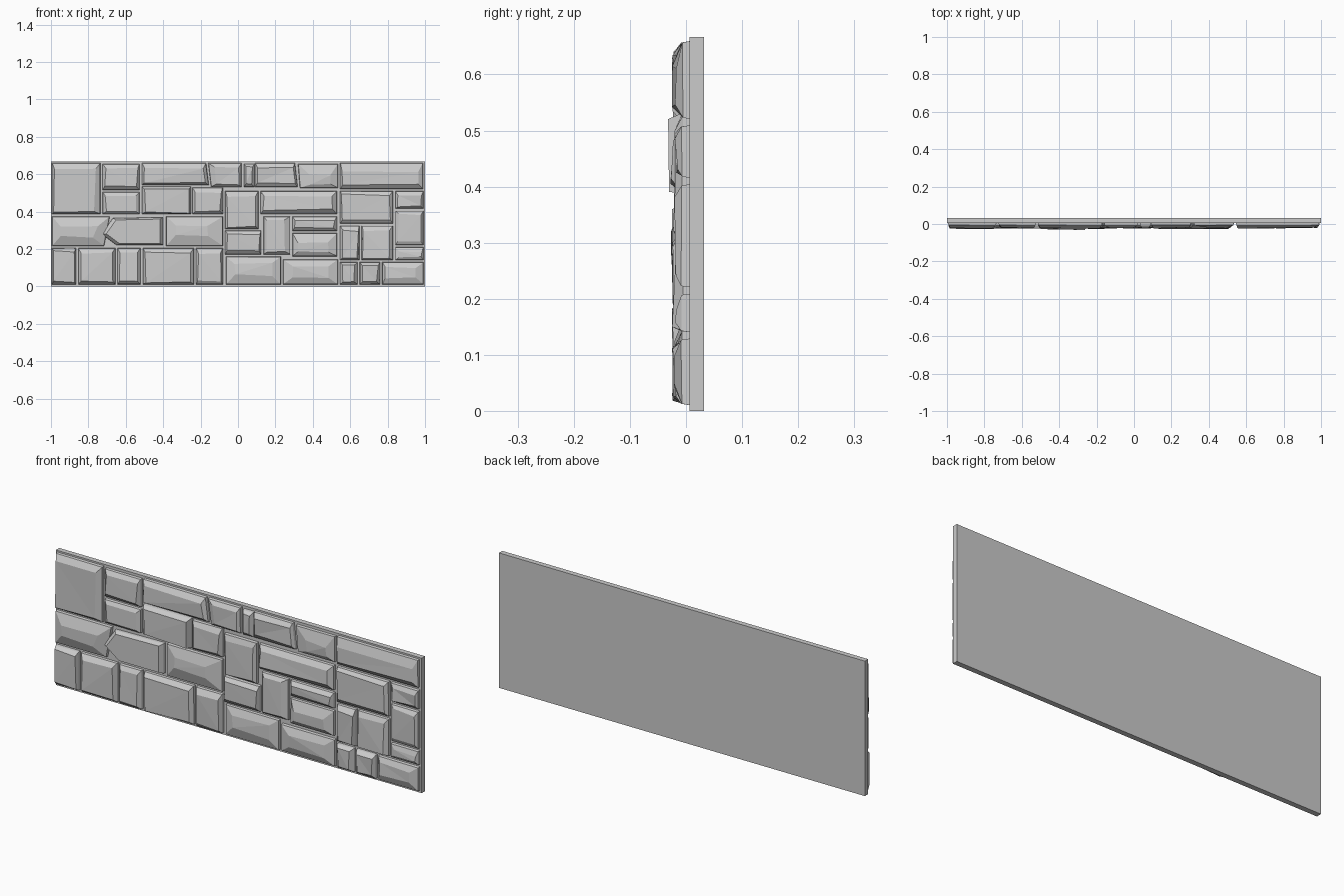
import bpy, bmesh, random
from mathutils import Vector

random.seed(4)
cube = bpy.data.objects.get("Cube")
if cube:
    bpy.data.objects.remove(cube, do_unlink=True)

BACK, WALL, RIM = 0.032, 0.006, -0.007     # depths along y
HEIGHT = 0.667
GAP = 0.005                                # half of a mortar joint

stone_grey = bpy.data.materials.new("stone grey")
stone_grey.use_nodes = True
colour = (0.6, 0.6, 0.6, 1)
stone_grey.diffuse_color = colour
stone_grey.node_tree.nodes["Principled BSDF"].inputs["Base Color"].default_value = colour


def finish(name, bm):
    bmesh.ops.recalc_face_normals(bm, faces=bm.faces)
    mesh = bpy.data.meshes.new(name)
    bm.to_mesh(mesh)
    bm.free()
    mesh.materials.append(stone_grey)
    obj = bpy.data.objects.new(name, mesh)
    bpy.context.collection.objects.link(obj)
    return obj


def loft(name, rings):
    """Join rings of points from the wall outwards and cap the last one."""
    bm = bmesh.new()
    loops = [[bm.verts.new(p) for p in ring] for ring in rings]
    for a, b in zip(loops, loops[1:]):
        for i in range(len(a)):
            j = (i + 1) % len(a)
            bm.faces.new((a[i], a[j], b[j], b[i]))
    cap = bm.faces.new(loops[-1])
    bm.faces.new(loops[0][::-1])
    bmesh.ops.triangulate(bm, faces=[cap])
    return finish(name, bm)


def wobble(amount):
    return random.uniform(-amount, amount)


def stone(name, x0, x1, z0, z1, bevel=None, front=-0.021, lean=(0, 0)):
    """Chiselled block; bevel is left, right, bottom, top; lean shifts the top corners."""
    l, r, b, t = bevel or [random.uniform(0.01, 0.02) for _ in range(3)] + [random.uniform(0.016, 0.03)]
    x0, x1, z0, z1 = x0 + GAP, x1 - GAP, z0 + GAP, z1 - GAP
    base = [(x0, z0), (x1, z0), (x1 + lean[1], z1), (x0 + lean[0], z1)]
    inner = [(x0 + l, z0 + b), (x1 - r, z0 + b),
             (x1 - r + lean[1], z1 - t), (x0 + l + lean[0], z1 - t)]
    shrink = 0.003
    c = Vector(((x0 + x1) / 2, (z0 + z1) / 2))
    rim = [(x - shrink * (1 if x > c.x else -1), z - shrink * (1 if z > c.y else -1)) for x, z in base]
    top = [(x + wobble(0.005), front + wobble(0.004), z + wobble(0.005)) for x, z in inner]
    return loft(name, [[(x, WALL + GAP, z) for x, z in base],
                       [(x, RIM + wobble(0.002), z) for x, z in rim], top])


def course(name, z0, z1, edges, **options):
    """Row of stones between neighbouring edges."""
    for i, (a, b) in enumerate(zip(edges, edges[1:])):
        stone(f"{name}_{i + 1}", a, b, z0, z1, **options)


# Backing slab
slab = bmesh.new()
bmesh.ops.create_cube(slab, size=1)
for v in slab.verts:
    v.co = (v.co.x * 2, WALL if v.co.y < 0 else BACK, (v.co.z + 0.5) * HEIGHT)
finish("backing_slab", slab)

# Left half, from the ground up
course("bottom_left_stone", 0.005, 0.21, [-1, -0.86, -0.65, -0.515, -0.23, -0.075])
stone("wedge_stone", -1, -0.71, 0.21, 0.38, (0.05, 0.06, 0.05, 0.055), -0.023, (0, 0.03))
stone("ridged_stone", -0.39, -0.075, 0.21, 0.38, (0.05, 0.08, 0.055, 0.05), -0.024)

# Pointed stone
outline = [Vector(p) for p in ((-0.73, 0.28), (-0.65, 0.22), (-0.4, 0.22), (-0.4, 0.37), (-0.67, 0.365))]
middle = Vector((-0.53, 0.29))
loft("pointed_stone", [[(p.x, y, p.y) for p in [middle + (q - middle) * s for q in outline]]
                       for y, s in ((WALL + GAP, 1), (RIM, 0.98), (-0.025, 0.87))])

stone("large_corner_stone", -1, -0.73, 0.38, 0.665, (0.012, 0.03, 0.015, 0.035), -0.024)
stone("square_stone", -0.73, -0.52, 0.38, 0.51)
stone("bulging_stone", -0.52, -0.245, 0.38, 0.54, front=-0.028)
stone("short_stone", -0.25, -0.075, 0.38, 0.535)

# Top course
stone("top_small_stone", -0.73, -0.52, 0.51, 0.66)
stone("top_long_stone", -0.52, -0.15, 0.535, 0.665, lean=(0, -0.015))
stone("top_leaning_stone", -0.15, 0.025, 0.525, 0.665, (0.03, 0.015, 0.012, 0.025), lean=(-0.015, 0))
stone("top_narrow_stone", 0.025, 0.095, 0.525, 0.66)
stone("top_middle_stone", 0.085, 0.325, 0.525, 0.665, lean=(0, -0.015))
stone("top_ridged_stone", 0.325, 0.54, 0.52, 0.66, (0.06, 0.04, 0.02, 0.06), lean=(-0.01, 0))
stone("top_right_stone", 0.54, 0.995, 0.515, 0.665, (0.015, 0.025, 0.025, 0.05))

# Centre block
stone("centre_square_stone", -0.075, 0.115, 0.3, 0.515)
stone("centre_long_stone", 0.115, 0.535, 0.38, 0.515, (0.015, 0.03, 0.025, 0.03), -0.025)
stone("centre_low_stone", -0.075, 0.13, 0.165, 0.305)
stone("centre_tall_stone", 0.13, 0.285, 0.165, 0.38, (0.015, 0.03, 0.015, 0.025))
stone("centre_slim_stone", 0.285, 0.535, 0.29, 0.38)
stone("centre_ridged_stone", 0.285, 0.535, 0.155, 0.29, (0.03, 0.045, 0.025, 0.05), -0.025)
stone("bottom_middle_stone", -0.07, 0.235, 0.005, 0.165, (0.05, 0.05, 0.05, 0.035))
stone("bottom_ridged_stone", 0.235, 0.54, 0.005, 0.15, (0.05, 0.05, 0.04, 0.04), -0.023)

# Right block
stone("right_upper_stone", 0.54, 0.835, 0.33, 0.515, front=-0.019)
course("right_middle_stone", 0.135, 0.33, [0.54, 0.655, 0.835])
for i, (low, high) in enumerate(((0.135, 0.215), (0.215, 0.41), (0.41, 0.515))):
    stone(f"right_edge_stone_{i + 1}", 0.835, 0.998, low, high, front=-0.017)
course("bottom_right_stone", 0.005, 0.135, [0.54, 0.645, 0.765])
stone("bottom_corner_stone", 0.765, 0.998, 0.005, 0.135, (0.015, 0.04, 0.035, 0.03))
